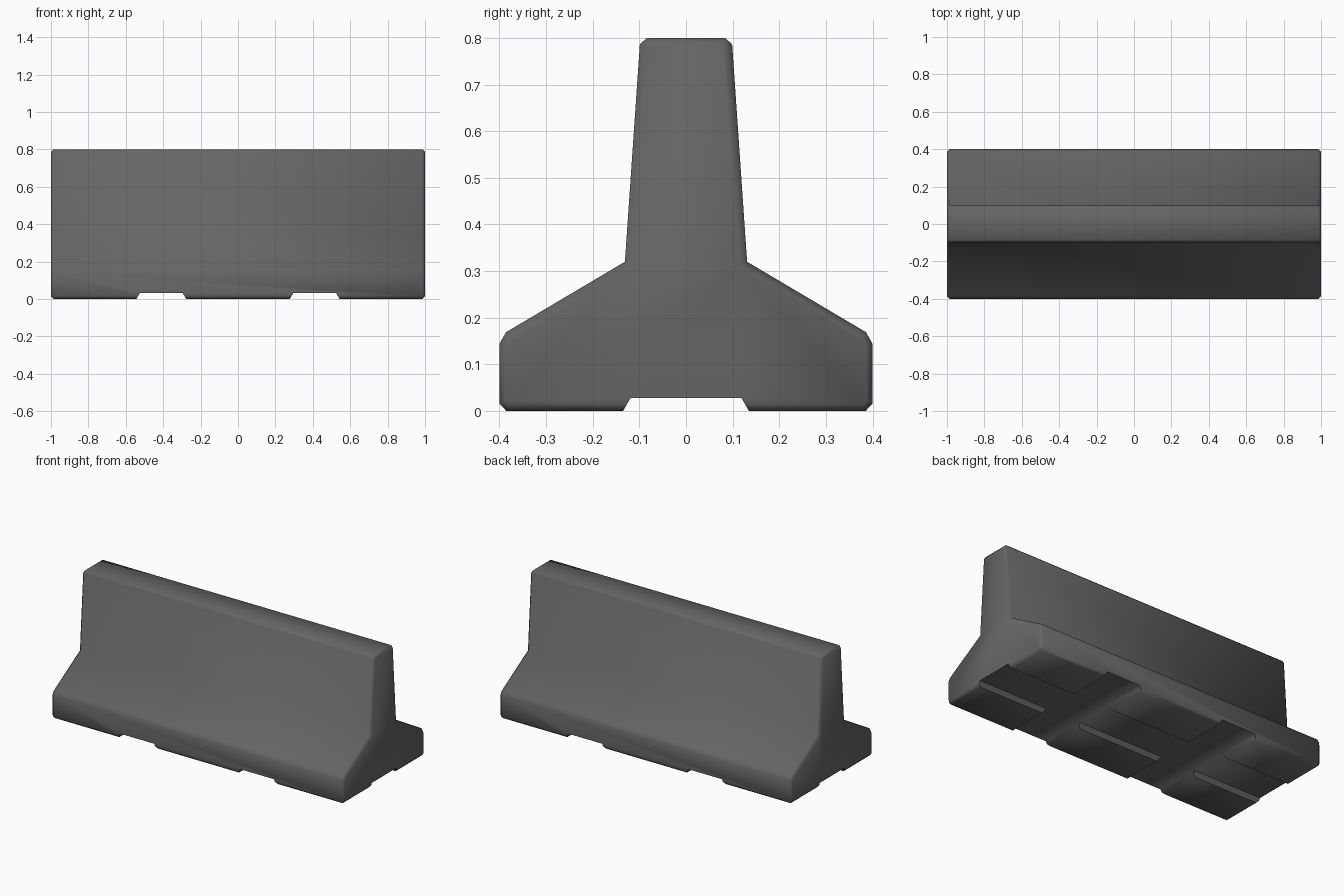
import bpy, bmesh, math

if "Cube" in bpy.data.objects:
    bpy.data.objects.remove(bpy.data.objects["Cube"])

concrete = bpy.data.materials.new("concrete_grey")
concrete.diffuse_color = (0.13, 0.13, 0.13, 1)
concrete.use_nodes = True
concrete.node_tree.nodes["Principled BSDF"].inputs["Base Color"].default_value = concrete.diffuse_color


def prism(name, points, length, place):
    """Extrude a 2D outline along an axis; place(u, v, t) gives the 3D point."""
    bm = bmesh.new()
    a = [bm.verts.new(place(u, v, -length / 2)) for u, v in points]
    b = [bm.verts.new(place(u, v, length / 2)) for u, v in points]
    n = len(points)
    caps = [bm.faces.new(a), bm.faces.new(b)]
    for i in range(n):
        j = (i + 1) % n
        bm.faces.new((a[i], a[j], b[j], b[i]))
    bmesh.ops.recalc_face_normals(bm, faces=bm.faces[:])
    if name == "barrier_body":  # chamfer around both ends
        edges = [e for f in caps for e in f.edges]
        bmesh.ops.bevel(bm, geom=edges, offset=0.014, segments=1,
                        affect='EDGES', profile=0.5)
    me = bpy.data.meshes.new(name)
    bm.to_mesh(me)
    bm.free()
    me.materials.append(concrete)
    ob = bpy.data.objects.new(name, me)
    bpy.context.collection.objects.link(ob)
    return ob


# Barrier body: half profile mirrored across y = 0
half = [(0.385, 0), (0.4, 0.016), (0.4, 0.144), (0.386, 0.169),
        (0.131, 0.32), (0.099, 0.786), (0.084, 0.8)]
profile = half + [(-y, z) for y, z in reversed(half)]
body = prism("barrier_body", profile, 2.0, lambda u, v, t: (t, u, v))


# Trapezoid channels under the base: one lengthwise, two crosswise
def channel(centre, bottom, top, height):
    slope = (bottom - top) / height
    low = 0.02
    return [(centre - bottom - slope * low, -low), (centre + bottom + slope * low, -low),
            (centre + top, height), (centre - top, height)]


cutters = [prism("channel_long", channel(0, 0.135, 0.119, 0.028), 2.4,
                 lambda u, v, t: (t, u, v))]
for side in (-1, 1):
    cutters.append(prism("channel_cross", channel(side * 0.41, 0.133, 0.115, 0.031), 1.2,
                         lambda u, v, t: (u, t, v)))

for c in cutters:
    c.hide_render = True
    m = body.modifiers.new("cut", 'BOOLEAN')
    m.operation = 'DIFFERENCE'
    m.solver = 'EXACT'
    m.object = c

# Bake the cuts and drop the cutters
dg = bpy.context.evaluated_depsgraph_get()
baked = bpy.data.meshes.new_from_object(body.evaluated_get(dg))
body.modifiers.clear()
body.data = baked
for c in cutters:
    bpy.data.objects.remove(c)

# Soft shading over the chamfers and the slope
bpy.ops.object.select_all(action='DESELECT')
body.select_set(True)
bpy.context.view_layer.objects.active = body
bpy.ops.object.shade_smooth_by_angle(angle=math.radians(60))
